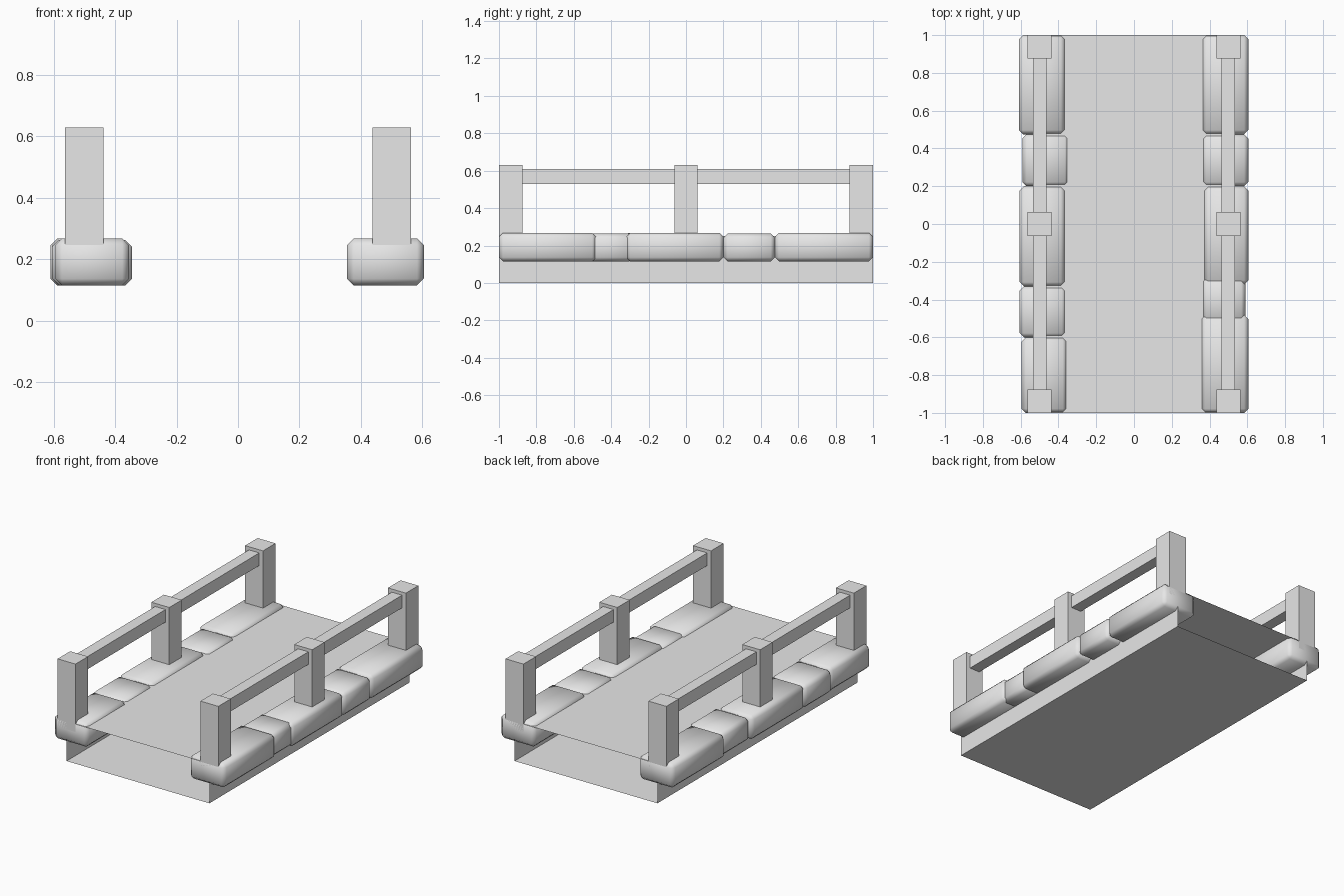
import bpy
import bmesh

cube = bpy.data.objects.get("Cube")
if cube:
    bpy.data.objects.remove(cube, do_unlink=True)

grey = bpy.data.materials.new("plain grey")
grey.use_nodes = True
colour = (0.8, 0.8, 0.8, 1)
grey.diffuse_color = colour
grey.node_tree.nodes["Principled BSDF"].inputs["Base Color"].default_value = colour


def finish(name, bm):
    mesh = bpy.data.meshes.new(name)
    bm.normal_update()
    bm.to_mesh(mesh)
    bm.free()
    mesh.materials.append(grey)
    obj = bpy.data.objects.new(name, mesh)
    bpy.context.collection.objects.link(obj)
    return obj


def box(name, x, y, z, bevel=0):
    """Box from (min, max) pairs, optionally a smooth-shaded rounded block."""
    bm = bmesh.new()
    bmesh.ops.create_cube(bm, size=1)
    for v in bm.verts:
        v.co = [pair[0] if c < 0 else pair[1] for c, pair in zip(v.co, (x, y, z))]
    if bevel:
        bmesh.ops.bevel(bm, geom=bm.edges[:], offset=bevel, segments=1,
                        affect='EDGES', profile=0.5)
        for f in bm.faces:
            f.smooth = True
    return finish(name, bm)


# Hollow bridge body, open at both ends
bm = bmesh.new()
bmesh.ops.create_cube(bm, size=1)
for v in bm.verts:
    v.co.y *= 2
    v.co.z = 0.25 if v.co.z > 0 else 0
bm.normal_update()
ends = [f for f in bm.faces if abs(f.normal.y) > 0.9]
bmesh.ops.delete(bm, geom=ends, context='FACES_ONLY')
finish("bridge_body", bm)

# Kerb stones: y start, y end, x min, x max
stones = {
    "right": [(-1, -0.6, -0.595, -0.355), (-0.6, -0.33, -0.605, -0.36),
              (-0.33, 0.2, -0.605, -0.365), (0.2, 0.475, -0.59, -0.345),
              (0.475, 1, -0.61, -0.365)],
    "left": [(-1, -0.48, 0.355, 0.605), (-0.53, -0.28, 0.36, 0.59),
             (-0.32, 0.2, 0.37, 0.605), (0.2, 0.475, 0.36, 0.605),
             (0.475, 1, 0.36, 0.605)],
}
for side, row in stones.items():
    for i, (y0, y1, x0, x1) in enumerate(row):
        low = 0.005 * (i % 2)
        box(f"{side}_kerb_stone_{i + 1}", (x0, x1), (y0, y1),
            (0.115, 0.268 - low), 0.022)

# Posts and handrails on both sides
for side, x in (("right", -0.5), ("left", 0.5)):
    for place, y in (("front", -0.9375), ("middle", 0), ("back", 0.9375)):
        box(f"{side}_{place}_post", (x - 0.0625, x + 0.0625),
            (y - 0.0625, y + 0.0625), (0.2, 0.63))
    box(f"{side}_handrail", (x - 0.036, x + 0.036), (-0.9, 0.9), (0.53, 0.61))
